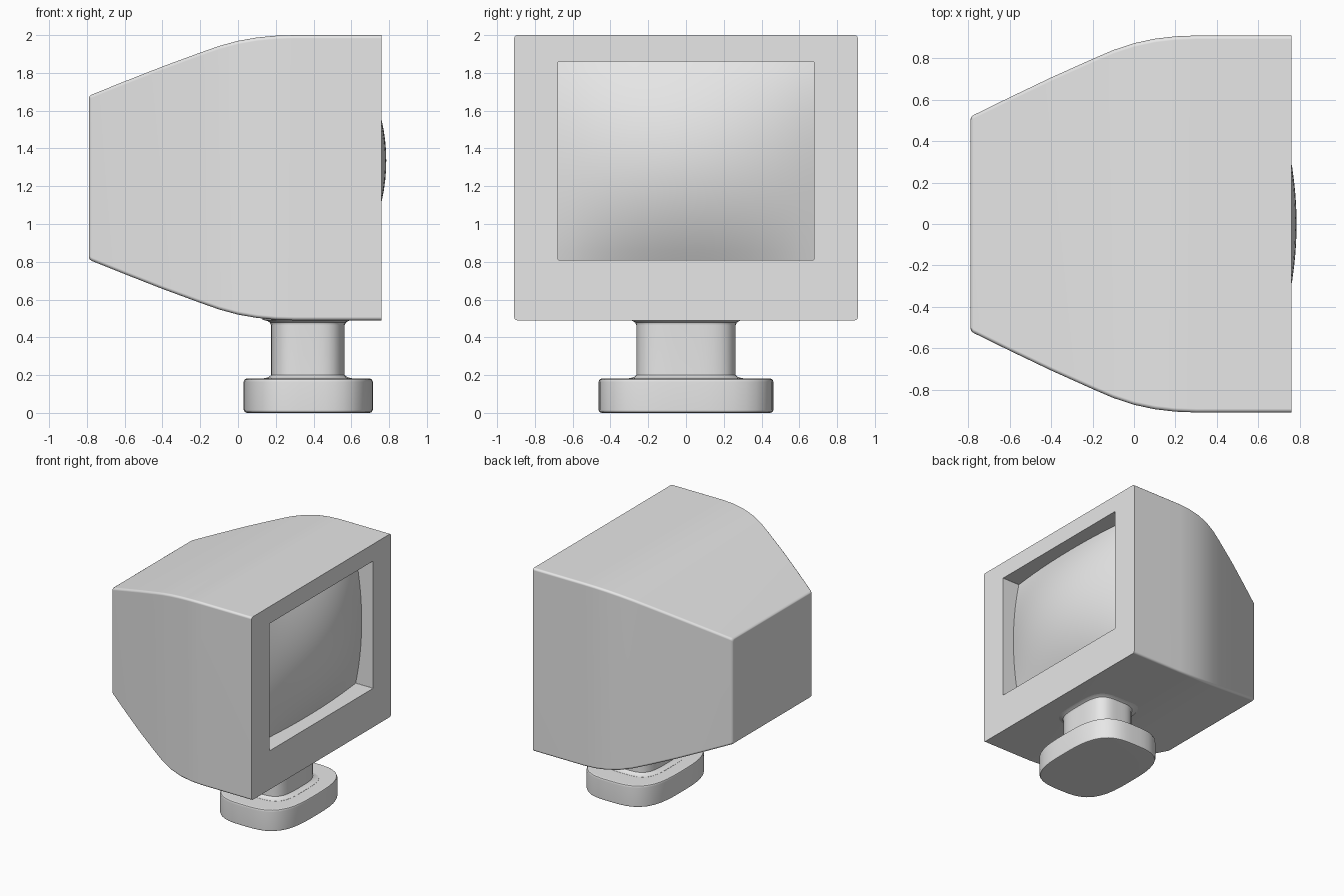
import bpy, bmesh, math

if "Cube" in bpy.data.objects:
    bpy.data.objects.remove(bpy.data.objects["Cube"])

grey = bpy.data.materials.new("plain_grey")
grey.diffuse_color = (0.8, 0.8, 0.8, 1)
grey.use_nodes = True
grey.node_tree.nodes["Principled BSDF"].inputs["Base Color"].default_value = grey.diffuse_color


def finish(name, bm, angle=32):
    me = bpy.data.meshes.new(name)
    bm.to_mesh(me)
    bm.free()
    me.materials.append(grey)
    ob = bpy.data.objects.new(name, me)
    bpy.context.collection.objects.link(ob)
    bpy.ops.object.select_all(action='DESELECT')
    ob.select_set(True)
    bpy.context.view_layer.objects.active = ob
    bpy.ops.object.shade_smooth_by_angle(angle=math.radians(angle))
    mod = ob.modifiers.new("weighted_normals", 'WEIGHTED_NORMAL')
    mod.keep_sharp = True
    return ob


def loft(name, rings):
    """Skin a list of equal-length closed rings and cap both ends."""
    bm = bmesh.new()
    rows = [[bm.verts.new(p) for p in ring] for ring in rings]
    n = len(rows[0])
    for a, b in zip(rows, rows[1:]):
        for i in range(n):
            j = (i + 1) % n
            bm.faces.new((a[i], a[j], b[j], b[i]))
    bm.faces.new(rows[0])
    bm.faces.new(rows[-1])
    bmesh.ops.recalc_face_normals(bm, faces=bm.faces[:])
    return finish(name, bm)


def rect_ring(x, hy, hz, cz, r, seg=3):
    """Rounded rectangle in the YZ plane."""
    pts = []
    for k, (sy, sz) in enumerate(((1, 1), (-1, 1), (-1, -1), (1, -1))):
        for s in range(seg + 1):
            a = math.radians(90 * (k + s / seg))
            pts.append((x, sy * (hy - r) + r * math.cos(a),
                        cz + sz * (hz - r) + r * math.sin(a)))
    return pts


def oval_ring(cx, z, hx, hy, e, n=48):
    """Superellipse in the XY plane."""
    pts = []
    for i in range(n):
        a = 2 * math.pi * i / n
        c, s = math.cos(a), math.sin(a)
        k = (abs(c) ** e + abs(s) ** e) ** (-1 / e)
        pts.append((cx + hx * k * c, k * s * hy, z))
    return pts


# Monitor housing: tapered back, flat front, recessed screen opening
CZ, SCREEN_Z = 1.245, 1.335
taper = [(-0.79, 1.04), (-0.786, 1.01), (-0.775, 0.985), (-0.6, 0.765),
         (-0.4, 0.52), (-0.2, 0.29), (-0.1, 0.18), (0.0, 0.095),
         (0.1, 0.04), (0.2, 0.01), (0.3, 0.0), (0.76, 0.0)]
rings = [rect_ring(x, 0.91 - 0.39 * f, 0.755 - 0.32 * f, CZ, 0.018)
         for x, f in taper]
rings += [rect_ring(x, 0.677, 0.525, SCREEN_Z, 0.003) for x in (0.76, 0.57)]
loft("monitor_housing", rings)

# Bulging screen
bm = bmesh.new()
N = 20
grid = []
for i in range(N + 1):
    u = 2 * i / N - 1
    row = []
    for j in range(N + 1):
        v = 2 * j / N - 1
        x = 0.785 - 0.13 * u * u - 0.145 * v * v + 0.09 * u * u * v * v
        row.append(bm.verts.new((x, 0.678 * u, SCREEN_Z + 0.526 * v)))
    grid.append(row)
for i in range(N):
    for j in range(N):
        bm.faces.new((grid[i][j], grid[i + 1][j],
                      grid[i + 1][j + 1], grid[i][j + 1]))
finish("screen", bm)

# Stand neck with flared ends
loft("stand_neck", [oval_ring(0.37, z, 0.195 + d, 0.263 + d, 3.6) for z, d in
     ((0.17, 0.045), (0.183, 0.04), (0.188, 0.015), (0.2, 0.0), (0.465, 0.0),
      (0.478, 0.006), (0.487, 0.02), (0.493, 0.045), (0.5, 0.045))])

# Stand base with softened rims
loft("stand_base", [oval_ring(0.372, z, 0.342 - d, 0.463 - d, 3.2) for z, d in
     ((0.0, 0.016), (0.005, 0.005), (0.016, 0.0), (0.164, 0.0),
      (0.177, 0.005), (0.182, 0.016))])
